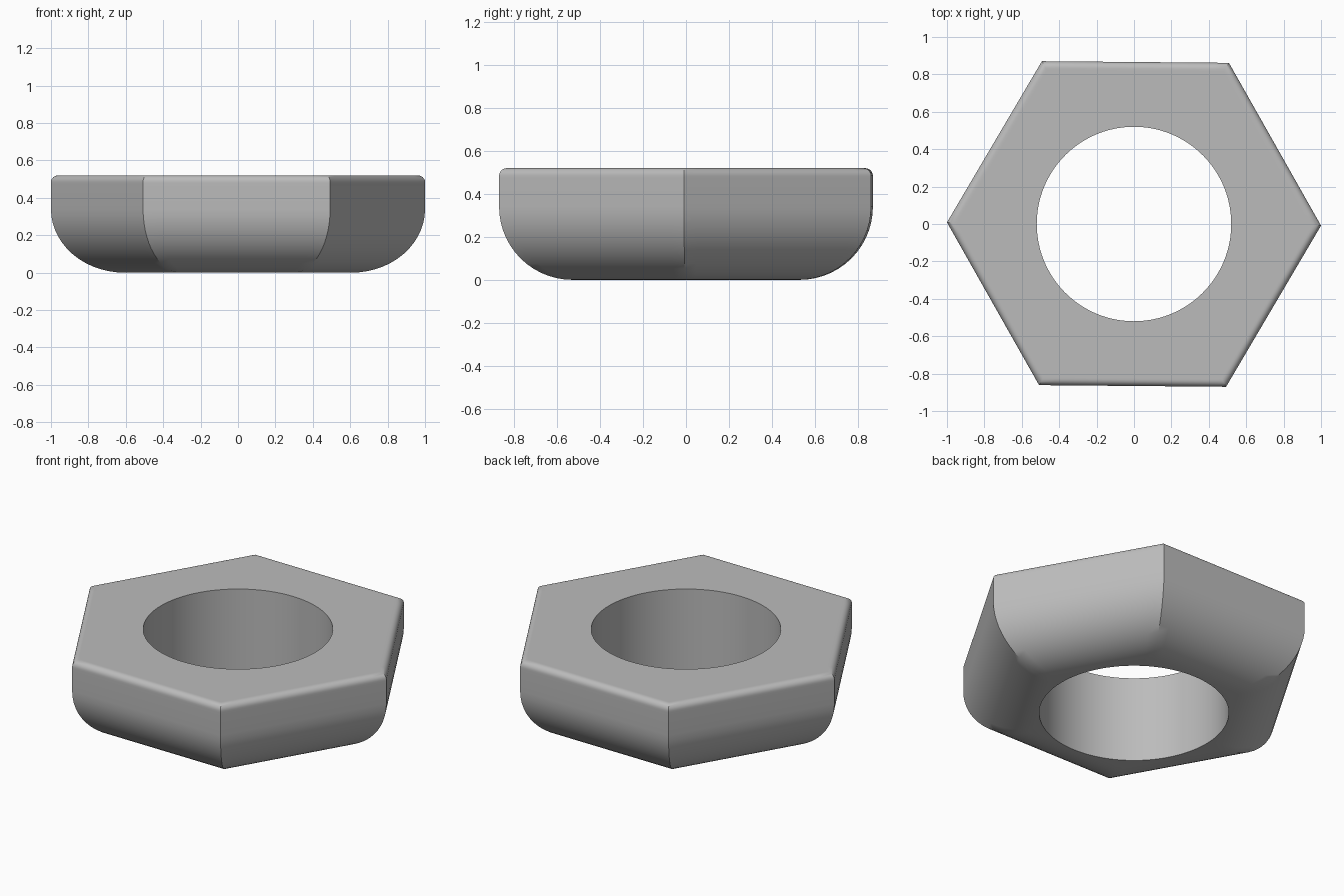
import bpy, bmesh
from math import sin, cos, pi, radians

cube = bpy.data.objects.get("Cube")
if cube:
    bpy.data.objects.remove(cube)

APOTHEM, HEIGHT, HOLE = 0.866, 0.52, 0.52
LOWER_ROUND, TOP_ROUND = 0.34, 0.035
SEGMENTS = 96              # multiple of six, so corners land on vertices
TWIST = radians(-0.5)

steel = bpy.data.materials.new("grey metal")
steel.use_nodes = True
colour = (0.5, 0.5, 0.5, 1)
steel.diffuse_color = colour
steel.node_tree.nodes["Principled BSDF"].inputs["Base Color"].default_value = colour


def arc(center_a, center_z, radius, start, end, steps):
    """Profile points as (apothem, height)."""
    angles = [start + (end - start) * i / steps for i in range(steps + 1)]
    return [(center_a + radius * cos(t), center_z + radius * sin(t)) for t in angles]


# Outer profile: deep lower round, straight wall, small top round
profile = arc(APOTHEM - LOWER_ROUND, LOWER_ROUND, LOWER_ROUND, -pi / 2, 0, 14)
profile.append((APOTHEM, HEIGHT - TOP_ROUND - 0.01))
profile += arc(APOTHEM - TOP_ROUND, HEIGHT - TOP_ROUND, TOP_ROUND, 0, pi / 2, 6)
profile.append((APOTHEM - TOP_ROUND - 0.01, HEIGHT))

bm = bmesh.new()


def ring(size, z, hexagonal):
    verts = []
    for i in range(SEGMENTS):
        t = 2 * pi * i / SEGMENTS
        r = size / cos(t % (pi / 3) - pi / 6) if hexagonal else size
        verts.append(bm.verts.new((r * cos(t + TWIST), r * sin(t + TWIST), z)))
    return verts


# Hexagonal outer rings, closed through the round bore
rings = [ring(a, z, True) for a, z in profile]
rings += [ring(HOLE, HEIGHT, False), ring(HOLE, 0, False)]
for k, low in enumerate(rings):
    high = rings[(k + 1) % len(rings)]
    for i in range(SEGMENTS):
        j = (i + 1) % SEGMENTS
        bm.faces.new((low[i], low[j], high[j], high[i]))
bmesh.ops.recalc_face_normals(bm, faces=bm.faces)

mesh = bpy.data.meshes.new("hex_nut")
bm.to_mesh(mesh)
bm.free()
mesh.materials.append(steel)
nut = bpy.data.objects.new("hex_nut", mesh)
bpy.context.collection.objects.link(nut)
bpy.ops.object.select_all(action='DESELECT')
nut.select_set(True)
bpy.context.view_layer.objects.active = nut
bpy.ops.object.shade_smooth_by_angle(angle=radians(30))
